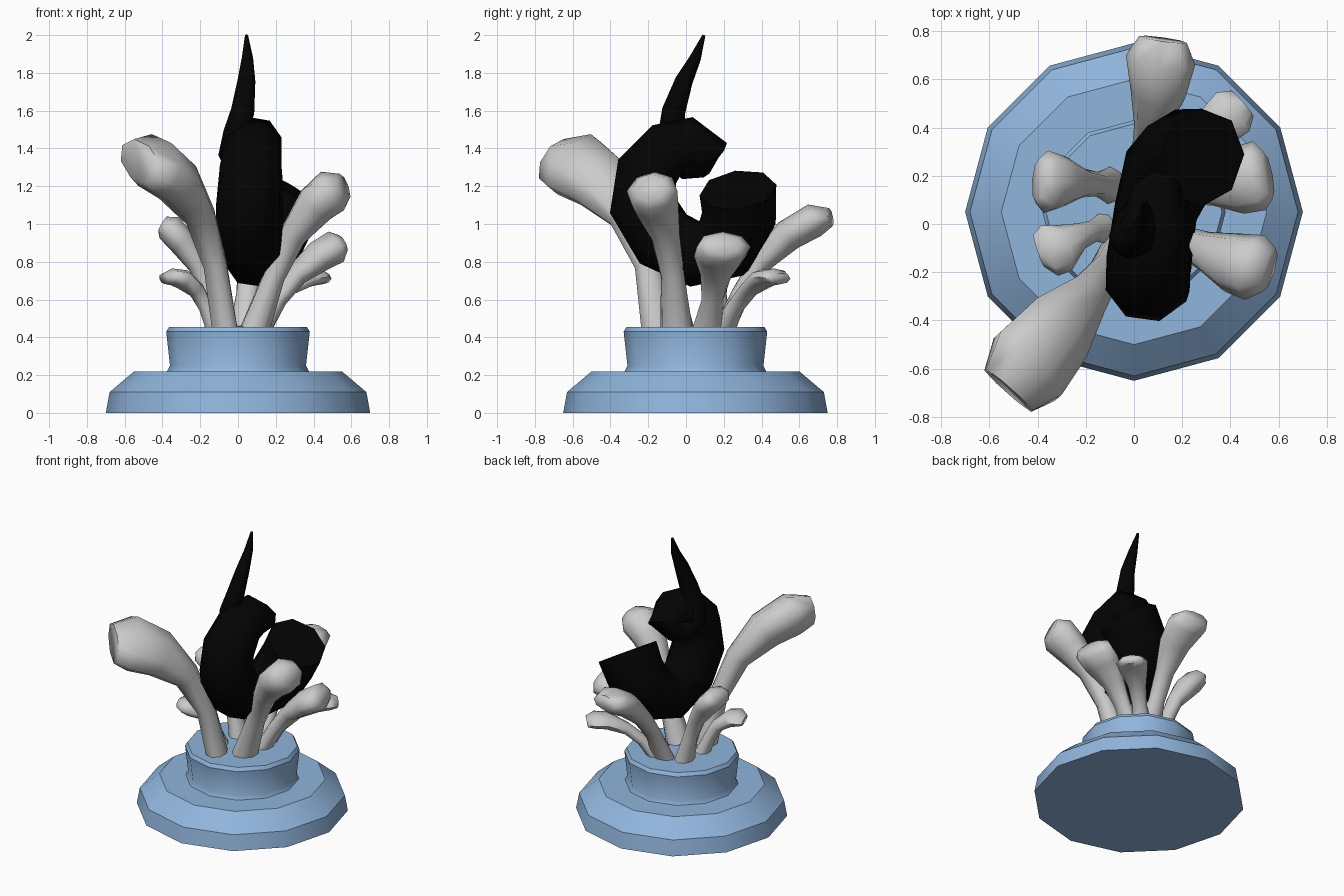
import bpy, bmesh, math
from mathutils import Vector


def material(name, rgb):
    m = bpy.data.materials.new(name)
    m.diffuse_color = (*rgb, 1)
    return m


blue = material("blue", (0.28, 0.46, 0.72))
black = material("black", (0.001, 0.001, 0.001))


def loft(name, rings, mat=None, angle=40):
    """Join closed point rings into one capped, smooth-shaded skin."""
    bm = bmesh.new()
    vs = [[bm.verts.new(p) for p in r] for r in rings]
    n = len(vs[0])
    for a, b in zip(vs, vs[1:]):
        for i in range(n):
            bm.faces.new((a[i], a[(i + 1) % n], b[(i + 1) % n], b[i]))
    bm.faces.new(vs[0][::-1])
    bm.faces.new(vs[-1])
    bmesh.ops.recalc_face_normals(bm, faces=bm.faces)
    me = bpy.data.meshes.new(name)
    bm.to_mesh(me)
    bm.free()
    ob = bpy.data.objects.new(name, me)
    bpy.context.collection.objects.link(ob)
    if mat:
        me.materials.append(mat)
    bpy.context.view_layer.objects.active = ob
    ob.select_set(True)
    bpy.ops.object.shade_smooth_by_angle(angle=math.radians(angle))
    ob.select_set(False)
    return ob


def tangents(pts):
    last = len(pts) - 1
    return [(pts[min(i + 1, last)] - pts[max(i - 1, 0)]).normalized()
            for i in range(last + 1)]


def ring(c, u, v, a, b, n):
    return [c + u * (a * math.cos(2 * math.pi * k / n))
            + v * (b * math.sin(2 * math.pi * k / n)) for k in range(n)]


# Stepped twelve-sided base
X, Y = Vector((1, 0, 0)), Vector((0, 1, 0))
profile = [(0.70, 0), (0.68, 0.11), (0.55, 0.22), (0.375, 0.22), (0.36, 0.25),
           (0.38, 0.43), (0.365, 0.455)]
loft("base", [ring(Vector((0, 0.05, z)), X, Y, r, r, 12) for r, z in profile],
     blue, 34)


# Flattened club-shaped stems that lean outwards
def stem(name, path, widths, thick, roll=0):
    pts = [Vector(p) for p in path]
    d = pts[-1] - pts[0]
    side = Vector((-d.y, d.x, 0)).normalized()
    rings = []
    c, s = math.cos(roll), math.sin(roll)
    for p, t, w, h in zip(pts, tangents(pts), widths, thick):
        v = t.cross(side).normalized()
        rings.append(ring(p, side * c + v * s, v * c - side * s, w, h, 8))
    loft(name, rings, None, 70)


T = [0.055, 0.05, 0.06, 0.085, 0.09, 0.05]
stem("stem_tall_front_left",
     [(-0.07, -0.14, 0.44), (-0.12, -0.2, 0.78), (-0.2, -0.31, 1.04),
      (-0.32, -0.45, 1.22), (-0.44, -0.59, 1.315), (-0.52, -0.69, 1.33)],
     [0.1, 0.075, 0.105, 0.185, 0.215, 0.155], [0.07, 0.065, 0.085, 0.13, 0.145, 0.1],
     -0.6)
stem("stem_front_right",
     [(0.09, -0.05, 0.44), (0.19, -0.07, 0.72), (0.29, -0.11, 0.94),
      (0.41, -0.16, 1.1), (0.5, -0.18, 1.175), (0.56, -0.19, 1.195)],
     [0.09, 0.065, 0.08, 0.125, 0.14, 0.095], [0.08, 0.06, 0.075, 0.11, 0.12, 0.075])
stem("stem_right",
     [(0.12, 0.12, 0.44), (0.21, 0.14, 0.6), (0.31, 0.16, 0.73),
      (0.43, 0.18, 0.83), (0.52, 0.2, 0.88), (0.555, 0.2, 0.895)],
     [0.09, 0.058, 0.085, 0.14, 0.145, 0.1], T)
stem("stem_back",
     [(0.04, 0.2, 0.44), (0.05, 0.29, 0.63), (0.07, 0.4, 0.8),
      (0.1, 0.54, 0.94), (0.11, 0.68, 1.02), (0.12, 0.765, 1.035)],
     [0.09, 0.06, 0.07, 0.115, 0.145, 0.1], T)
stem("stem_back_right",
     [(0.1, 0.2, 0.44), (0.17, 0.26, 0.56), (0.25, 0.33, 0.65),
      (0.35, 0.41, 0.71), (0.41, 0.465, 0.72), (0.45, 0.5, 0.71)],
     [0.07, 0.05, 0.06, 0.095, 0.105, 0.07], [0.05, 0.04, 0.04, 0.05, 0.045, 0.03])
stem("stem_left_upper",
     [(-0.1, 0.16, 0.44), (-0.15, 0.165, 0.63), (-0.21, 0.17, 0.78),
      (-0.29, 0.175, 0.9), (-0.365, 0.175, 0.98), (-0.4, 0.18, 1.0)],
     [0.08, 0.05, 0.06, 0.105, 0.13, 0.09], [0.06, 0.05, 0.055, 0.075, 0.075, 0.045])
stem("stem_left_lower",
     [(-0.12, -0.02, 0.44), (-0.17, -0.03, 0.56), (-0.22, -0.05, 0.65),
      (-0.29, -0.1, 0.705), (-0.35, -0.11, 0.72), (-0.395, -0.11, 0.71)],
     [0.07, 0.045, 0.055, 0.1, 0.11, 0.07], [0.05, 0.04, 0.045, 0.055, 0.045, 0.028])

# Black curl: blunt end, round loop, then a thin rising tail (x, y, z, radius)
curl = [(0.28, 0.275, 1.18, 0.205), (0.205, 0.28, 1.03, 0.2),
        (0.14, 0.205, 0.885, 0.197), (0.09, 0.05, 0.84, 0.178),
        (0.065, -0.12, 0.92, 0.183), (0.06, -0.23, 1.1, 0.183),
        (0.07, -0.205, 1.28, 0.177), (0.08, -0.1, 1.395, 0.158),
        (0.09, 0.02, 1.425, 0.145), (0.09, 0.11, 1.375, 0.12),
        (0.05, 0.07, 1.32, 0.08), (-0.01, 0.0, 1.31, 0.075),
        (-0.035, -0.06, 1.36, 0.07), (-0.01, -0.08, 1.48, 0.068),
        (0.025, -0.065, 1.6, 0.062), (0.045, -0.01, 1.76, 0.047),
        (0.05, 0.05, 1.88, 0.03), (0.045, 0.095, 2.0, 0.008)]
pts = [Vector(c[:3]) for c in curl]
tans = tangents(pts)
tans[0] = Vector((-0.5, 0.12, -0.85)).normalized()
u = X.copy()
rings = []
for p, t, c in zip(pts, tans, curl):
    u = (u - t * u.dot(t)).normalized()
    rings.append(ring(p, u, t.cross(u), c[3], c[3], 8))
loft("curl", rings, black, 55)
